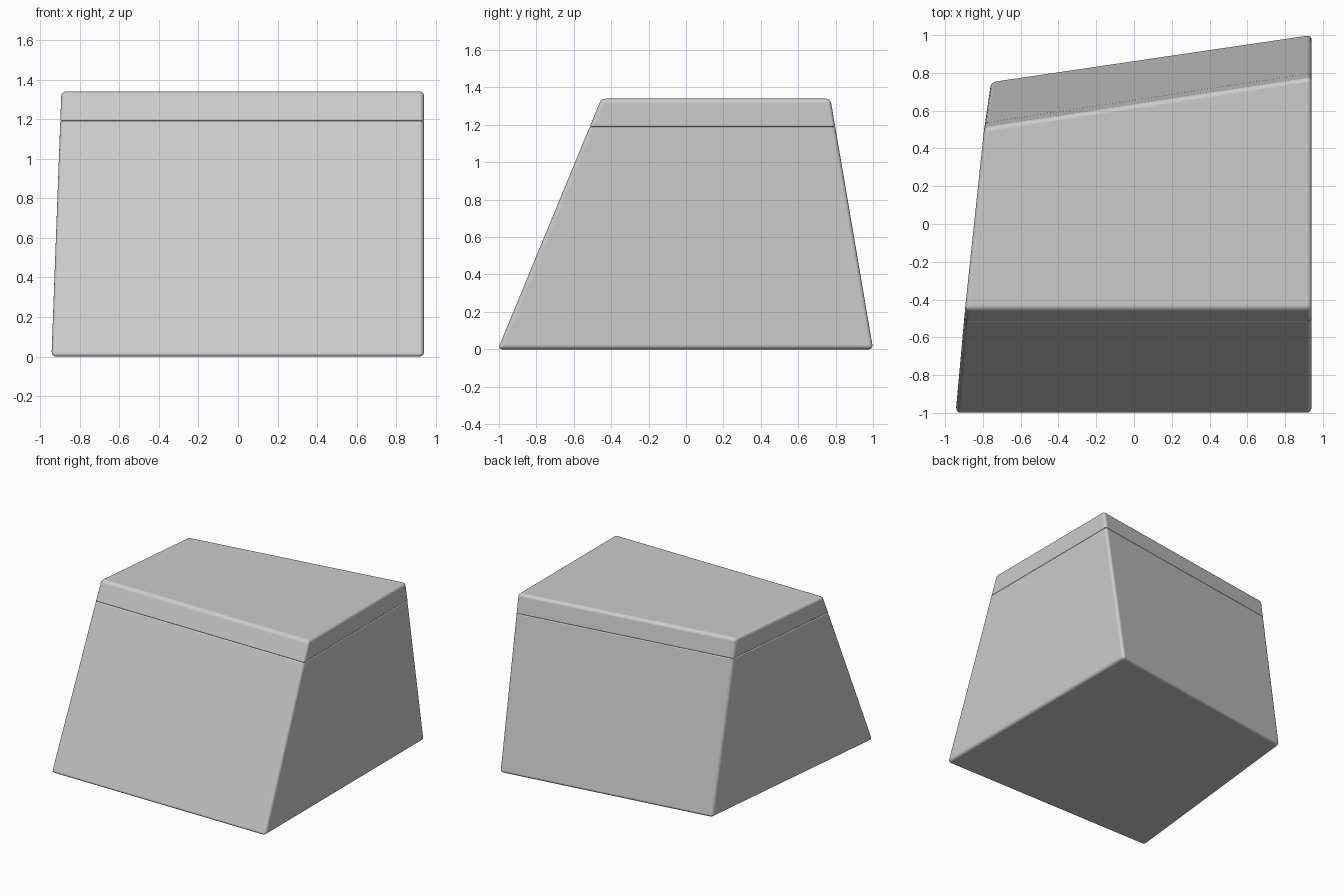
import bpy
import bmesh

if "Cube" in bpy.data.objects:
    bpy.data.objects.remove(bpy.data.objects["Cube"])

HEIGHT, SEAM = 1.34, 1.19
# Corner outlines: front left, front right, back right, back left
BOTTOM = [(-0.945, -1.006), (0.94, -1.006), (0.94, 1.004), (-0.757, 0.755)]
TOP = [(-0.895, -0.453), (0.94, -0.453), (0.94, 0.776), (-0.793, 0.51)]


def slab(name, z0, z1, seam_z):
    """Slice of the tapered block, with a softer bevel away from the seam."""
    bm = bmesh.new()
    weight = bm.edges.layers.float.new("bevel_weight_edge")
    rings = []
    for z in (z0, z1):
        t = z / HEIGHT
        rings.append([bm.verts.new((a[0] + (b[0] - a[0]) * t,
                                    a[1] + (b[1] - a[1]) * t, z))
                      for a, b in zip(BOTTOM, TOP)])
    low, high = rings
    bm.faces.new(low[::-1])
    bm.faces.new(high)
    for i in range(4):
        j = (i + 1) % 4
        bm.faces.new((low[i], low[j], high[j], high[i]))
    for e in bm.edges:
        at_seam = all(abs(v.co.z - seam_z) < 1e-5 for v in e.verts)
        e[weight] = 0.3 if at_seam else 1.0
    mesh = bpy.data.meshes.new(name)
    bm.to_mesh(mesh)
    bm.free()
    mesh.shade_smooth()
    ob = bpy.data.objects.new(name, mesh)
    bpy.context.collection.objects.link(ob)
    bev = ob.modifiers.new("Rounded edges", "BEVEL")
    bev.limit_method = 'WEIGHT'
    bev.width = 0.024
    bev.segments = 4
    bev.harden_normals = True
    return ob


# Tapered box body and its lid
slab("box_body", 0.0, SEAM, SEAM)
slab("box_lid", SEAM, HEIGHT, SEAM)
